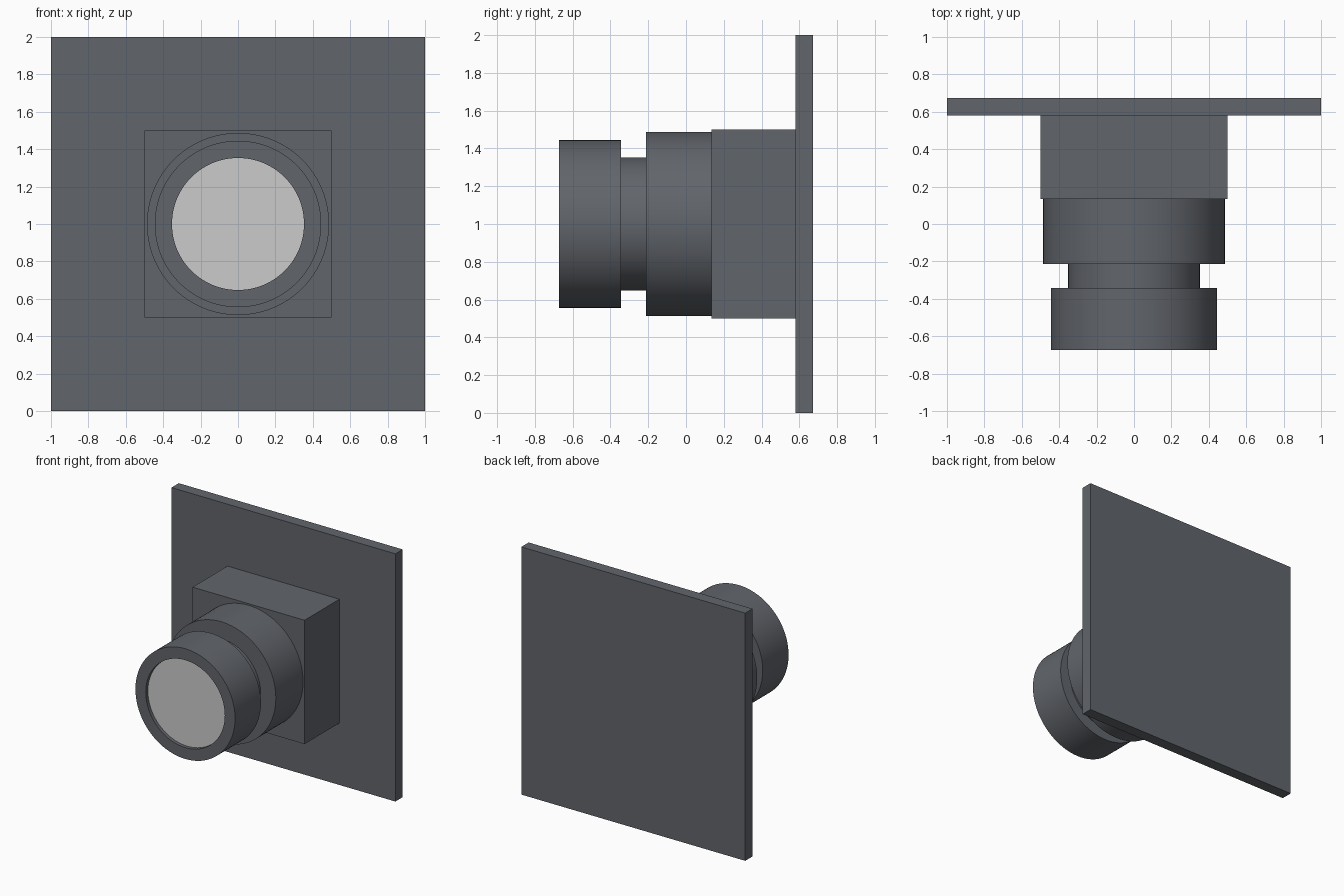
import bpy, bmesh, math
from mathutils import Vector

if "Cube" in bpy.data.objects:
    bpy.data.objects.remove(bpy.data.objects["Cube"])

AXIS_Z = 1.0   # height of the optical axis
SIDES = 96

dark = bpy.data.materials.new("dark_metal")
dark.diffuse_color = (0.12, 0.13, 0.147, 1)
dark.use_nodes = True
dark.node_tree.nodes["Principled BSDF"].inputs["Base Color"].default_value = dark.diffuse_color


def finish(name, bm, mat, smooth):
    bmesh.ops.recalc_face_normals(bm, faces=bm.faces)
    mesh = bpy.data.meshes.new(name)
    bm.to_mesh(mesh)
    bm.free()
    obj = bpy.data.objects.new(name, mesh)
    bpy.context.collection.objects.link(obj)
    if mat:
        mesh.materials.append(mat)
    if smooth:
        bpy.ops.object.select_all(action='DESELECT')
        obj.select_set(True)
        bpy.context.view_layer.objects.active = obj
        bpy.ops.object.shade_smooth_by_angle(angle=math.radians(30))
    return obj


def box(name, half, y0, y1):
    bm = bmesh.new()
    bmesh.ops.create_cube(bm, size=1)
    for v in bm.verts:
        v.co = Vector((v.co.x * 2 * half, (y0 + y1) / 2 + v.co.y * (y1 - y0),
                       AXIS_Z + v.co.z * 2 * half))
    return finish(name, bm, dark, False)


def lathe(name, profile, mat=dark):
    """Spin (radius, y) points around the optical axis."""
    bm = bmesh.new()
    verts = [bm.verts.new((r, y, AXIS_Z)) for r, y in profile]
    edges = [bm.edges.new(pair) for pair in zip(verts, verts[1:])]
    bmesh.ops.spin(bm, geom=verts + edges, cent=(0, 0, AXIS_Z), axis=(0, 1, 0),
                   angle=2 * math.pi, steps=SIDES)
    bmesh.ops.remove_doubles(bm, verts=bm.verts, dist=1e-4)
    return finish(name, bm, mat, True)


def drum(name, r, y0, y1, mat=dark):
    return lathe(name, [(0, y0), (r, y0), (r, y1), (0, y1)], mat)


# Square plate and housing block
box("back_plate", 1.0, 0.58, 0.673)
box("housing", 0.5, 0.135, 0.58)

# Stepped round barrel
drum("rear_barrel", 0.487, -0.213, 0.135)
drum("neck", 0.352, -0.343, -0.213)

# Front ring with a shallow recess
lathe("front_ring", [(0, -0.343), (0.445, -0.343), (0.445, -0.673),
                     (0.353, -0.673), (0.353, -0.60), (0, -0.60)])

# Plain grey lens set in the recess
drum("lens", 0.353, -0.645, -0.60, None)
